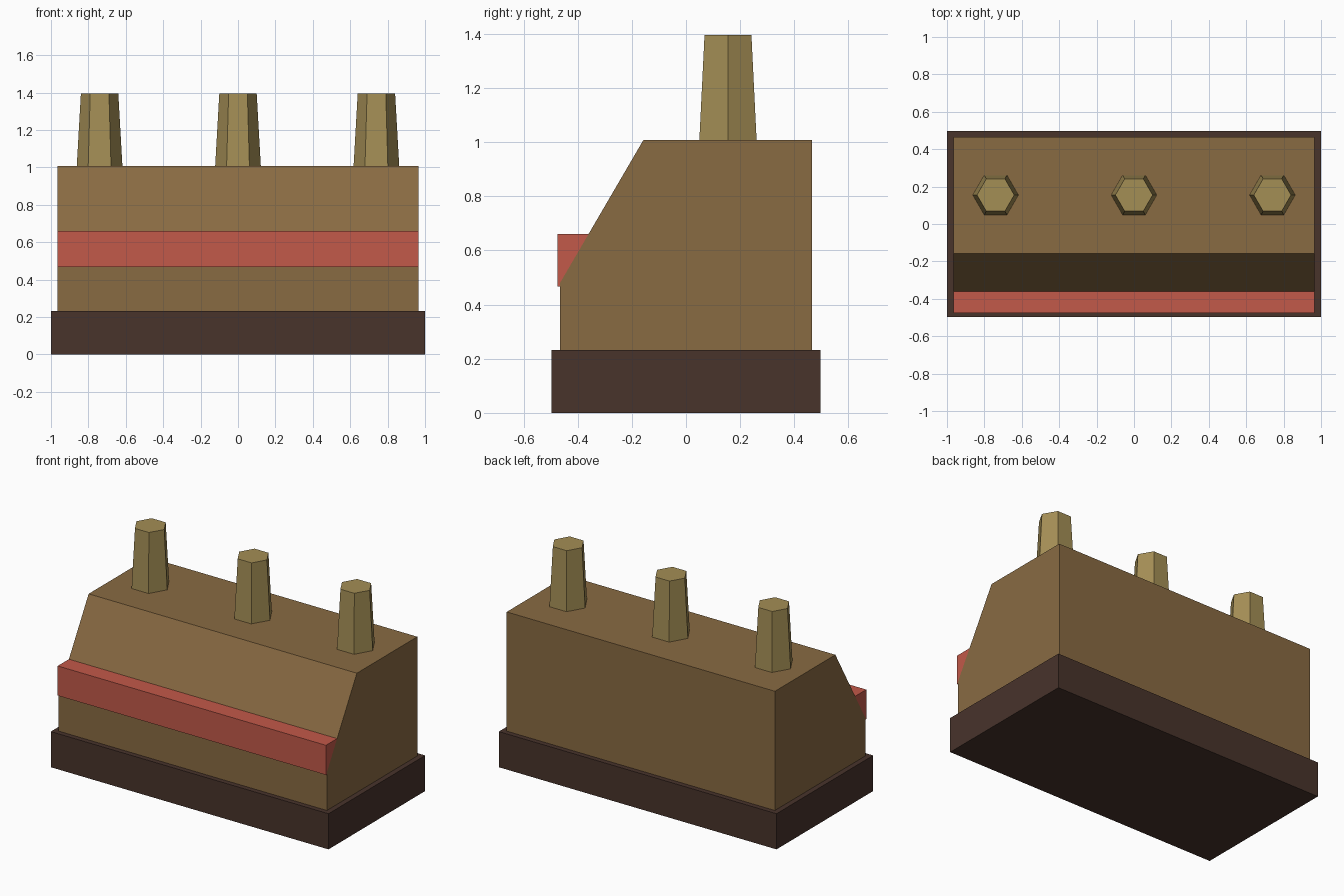
import bpy
import bmesh
from mathutils import Matrix

cube = bpy.data.objects.get("Cube")
if cube:
    bpy.data.objects.remove(cube, do_unlink=True)


def material(name, colour):
    mat = bpy.data.materials.new(name)
    mat.use_nodes = True
    mat.diffuse_color = (*colour, 1)
    mat.node_tree.nodes["Principled BSDF"].inputs["Base Color"].default_value = (*colour, 1)
    return mat


def add_object(name, bm, mat):
    bmesh.ops.recalc_face_normals(bm, faces=bm.faces)
    mesh = bpy.data.meshes.new(name)
    bm.to_mesh(mesh)
    bm.free()
    mesh.materials.append(mat)
    obj = bpy.data.objects.new(name, mesh)
    bpy.context.collection.objects.link(obj)
    return obj


def extrude_profile(name, profile, half_width, mat):
    """Sweep a (y, z) side profile across x."""
    bm = bmesh.new()
    face = bm.faces.new([bm.verts.new((-half_width, y, z)) for y, z in profile])
    swept = bmesh.ops.extrude_face_region(bm, geom=[face])["geom"]
    verts = [v for v in swept if isinstance(v, bmesh.types.BMVert)]
    bmesh.ops.translate(bm, verts=verts, vec=(2 * half_width, 0, 0))
    return add_object(name, bm, mat)


def hex_peg(name, x, mat):
    """Tapered six-sided peg standing on the body."""
    bottom, top = 0.99, 1.395
    bm = bmesh.new()
    bmesh.ops.create_cone(bm, cap_ends=True, segments=6, radius1=0.123, radius2=0.1,
                          depth=top - bottom,
                          matrix=Matrix.Translation((x, 0.155, (top + bottom) / 2))
                          @ Matrix.Rotation(1.5707963, 4, "Z"))
    # Turn the hexagon so that corners point along x
    if max(v.co.x for v in bm.verts) - x < 0.115:
        bmesh.ops.rotate(bm, verts=bm.verts, cent=(x, 0.155, 0),
                         matrix=Matrix.Rotation(0.5235988, 3, "Z"))
    return add_object(name, bm, mat)


dark_brown = material("dark brown", (0.065, 0.033, 0.024))
brown = material("brown", (0.25, 0.145, 0.055))
red = material("red", (0.54, 0.10, 0.067))
tan = material("tan", (0.371, 0.271, 0.091))

# Base slab
extrude_profile("base", [(-0.497, 0), (0.497, 0), (0.497, 0.232), (-0.497, 0.232)], 1.0, dark_brown)

# Body with a sloping upper front
extrude_profile("body", [(-0.465, 0.02), (0.465, 0.02), (0.465, 1.008),
                         (-0.157, 1.008), (-0.465, 0.48)], 0.966, brown)

# Trim bar fitted against the slope
extrude_profile("front_bar", [(-0.475, 0.467), (-0.465, 0.467), (-0.465, 0.48),
                              (-0.36, 0.66), (-0.475, 0.66)], 0.966, red)

# Row of pegs
for label, x in (("right", -0.74), ("middle", 0), ("left", 0.74)):
    hex_peg(label + "_peg", x, tan)
